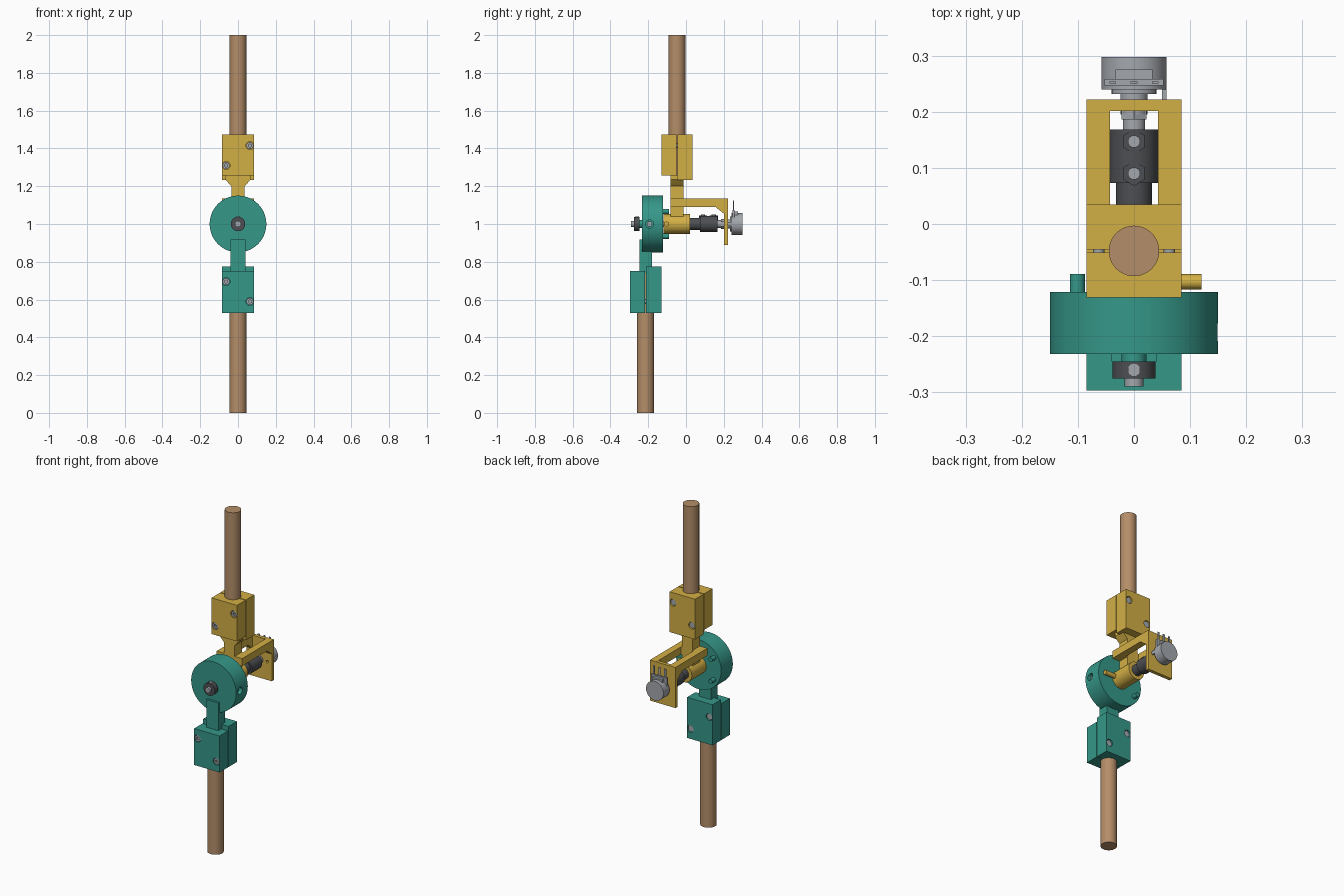
import bpy, bmesh, math
from mathutils import Vector

cube = bpy.data.objects.get("Cube")
if cube:
    bpy.data.objects.remove(cube, do_unlink=True)


def material(name, rgb):
    m = bpy.data.materials.new(name)
    m.use_nodes = True
    m.diffuse_color = (*rgb, 1)
    m.node_tree.nodes["Principled BSDF"].inputs["Base Color"].default_value = (*rgb, 1)
    return m


YELLOW = material("yellow plastic", (0.65, 0.43, 0.06))
TEAL = material("teal plastic", (0.036, 0.31, 0.25))
WOOD = material("wood", (0.46, 0.27, 0.14))
DARK = material("dark metal", (0.075, 0.078, 0.085))
STEEL = material("steel", (0.37, 0.39, 0.42))
AXES = {"x": Vector((1, 0, 0)), "y": Vector((0, 1, 0)), "z": Vector((0, 0, 1))}
ROT = {"x": (0, math.pi / 2, 0), "y": (math.pi / 2, 0, 0), "z": (0, 0, 0)}
parts = []


def finish(o, name, mat):
    o.name = name
    o.data.materials.append(mat)
    parts.append(o)
    return o


def box(name, mat, x, y, z):
    """Box from (min, max) pairs."""
    bpy.ops.mesh.primitive_cube_add(size=1)
    o = bpy.context.object
    for v in o.data.vertices:
        v.co = [(a + b) / 2 + c * (b - a) for (a, b), c in zip((x, y, z), v.co)]
    return finish(o, name, mat)


def rod(name, mat, axis, centre, radius, start, end, sides=48):
    """Cylinder along an axis; centre gives the other two coordinates."""
    d = AXES[axis]
    loc = Vector(centre)
    loc += d * ((start + end) / 2 - loc.dot(d))
    bpy.ops.mesh.primitive_cylinder_add(vertices=sides, radius=radius, depth=abs(end - start),
                                        location=loc, rotation=ROT[axis])
    return finish(bpy.context.object, name, mat)


def extrude(name, mat, points, depth):
    """Closed 3D outline swept along a depth vector."""
    bm = bmesh.new()
    face = bm.faces.new([bm.verts.new(p) for p in points])
    new = bmesh.ops.extrude_face_region(bm, geom=[face])["geom"]
    bmesh.ops.translate(bm, vec=depth, verts=[g for g in new if isinstance(g, bmesh.types.BMVert)])
    bmesh.ops.recalc_face_normals(bm, faces=bm.faces)
    me = bpy.data.meshes.new(name)
    bm.to_mesh(me)
    bm.free()
    o = bpy.data.objects.new(name, me)
    bpy.context.collection.objects.link(o)
    return finish(o, name, mat)


def cut(o, axis, centre, radius, start, end, sides=32):
    """Drill a hole and discard the cutter."""
    tool = rod("cutter", o.data.materials[0], axis, centre, radius, start, end, sides)
    parts.remove(tool)
    tool.hide_render = True
    mod = o.modifiers.new("hole", "BOOLEAN")
    mod.object, mod.operation, mod.solver = tool, "DIFFERENCE", "EXACT"
    bpy.context.view_layer.objects.active = o
    bpy.ops.object.modifier_apply(modifier=mod.name)
    bpy.data.objects.remove(tool, do_unlink=True)


def clamp(label, mat, y, front_z, back_z, screws):
    """Two clamp halves with a thin gap and recessed through screws."""
    lo, hi = y - 0.083, y + 0.083
    front = box(label + "_clamp_front", mat, (-.085, .085), (lo, y - .003), front_z)
    back = box(label + "_clamp_back", mat, (-.085, .085), (y + .003, hi), back_z)
    for i, (x, z) in enumerate(screws):
        c = (x, 0, z)
        cut(front, "y", c, .021, lo - .01, lo + .02)
        cut(back, "y", c, .021, hi - .02, hi + .01)
        rod(f"{label}_screw_{i}", STEEL, "y", c, .01, lo + .02, hi - .02, 24)
        head = rod(f"{label}_screw_head_{i}", STEEL, "y", c, .0185, lo + .004, lo + .02, 32)
        cut(head, "y", c, .009, lo - .01, lo + .012, 6)
        rod(f"{label}_screw_nut_{i}", STEEL, "y", c, .0205, hi - .02, hi - .006, 6)


# Poles and their clamps
rod("upper_pole", WOOD, "z", (0, -.048, 0), .045, 1.26, 2)
rod("lower_pole", WOOD, "z", (0, -.214, 0), .045, 0, .74)
clamp("upper", YELLOW, -.048, (1.257, 1.475), (1.232, 1.475), [(.063, 1.415), (-.063, 1.31)])
clamp("lower", TEAL, -.214, (.53, .75), (.53, .775), [(-.063, .695), (.063, .59)])

# Lower joint: neck, disc, rim set screw, stop pegs
box("lower_neck", TEAL, (-.04, .04), (-.245, -.18), (.74, .917))
disc = rod("joint_disc", TEAL, "y", (0, 0, 1), .15, -.232, -.121, 96)
cut(disc, "x", (0, -.193, 1), .021, .12, .17)
rod("disc_set_screw", STEEL, "x", (0, -.193, 1), .014, .1, .132, 24)
for z in (.935, 1.067):
    rod("stop_peg", TEAL, "y", (-.101, 0, z), .0135, -.125, -.089, 32)

# Axle and front collar
rod("axle", STEEL, "y", (0, 0, 1), .0165, -.29, .1)
rod("front_boss", TEAL, "y", (0, 0, 1), .022, -.245, -.23)
rod("front_collar", DARK, "y", (0, 0, 1), .038, -.275, -.245)
rod("collar_set_screw", STEEL, "z", (0, -.26, 0), .011, 1.02, 1.039, 24)

# Upper joint: flared neck, hub and stop
half = [(.035, 1.03), (.035, 1.2), (.045, 1.21), (.066, 1.235)]
outline = half + [(-x, z) for x, z in reversed(half)]
extrude("upper_neck", YELLOW, [(x, -.082, z) for x, z in outline], (0, .069, 0))
box("upper_neck_root", YELLOW, (-.066, .066), (-.082, -.045), (1.235, 1.26))
rod("hub", YELLOW, "y", (0, 0, 1), .053, -.118, .02)
rod("hub_stop", YELLOW, "x", (0, -.103, 1), .0135, .03, .12, 32)

# Sensor bracket: crossbar, two arms with gussets, end plate
box("bracket_crossbar", YELLOW, (-.085, .085), (-.082, -.013), (1.09, 1.135))
side = [(-.05, 1.09), (-.05, 1.135), (.221, 1.135), (.221, 1.055), (.2, 1.055), (.156, 1.09)]
for x in (-.085, .043):
    extrude("bracket_arm", YELLOW, [(x, y, z) for y, z in side], (.042, 0, 0))
plate = box("bracket_plate", YELLOW, (-.085, .085), (.201, .222), (.89, 1.134))
cut(plate, "y", (0, 0, 1), .026, .15, .25)
cut(plate, "y", (.054, 0, 1), .008, .15, .25)

# Shaft coupling with two set screws in hexagonal seats
rod("coupling_neck", DARK, "y", (0, 0, 1), .032, .02, .075)
rod("coupling_body", DARK, "y", (0, 0, 1), .0435, .073, .168)
for y in (.09, .147):
    rod("coupling_nut", DARK, "z", (0, y, 0), .022, 1.02, 1.045, 6)
    rod("coupling_screw", STEEL, "z", (0, y, 0), .011, 1.02, 1.049, 24)

# Rotary sensor
for name, r, a, b, n in [("sensor_shaft", .02, .15, .19, 32), ("sensor_nut", .026, .186, .201, 6),
                         ("sensor_bushing", .0245, .195, .235, 32),
                         ("sensor_flange", .04, .232, .242, 32), ("sensor_body", .058, .24, .298, 64)]:
    rod(name, STEEL, "y", (0, 0, 1), r, a, b, n)
box("sensor_locating_tab", STEEL, (.05, .058), (.213, .245), (.99, 1.01))
box("terminal_board", STEEL, (-.053, .053), (.247, .258), (1.02, 1.075))
box("terminal_rivets", STEEL, (-.033, .033), (.256, .275), (1.04, 1.066))
for x in (-.038, 0, .038):
    box("terminal_pin", STEEL, (x - .006, x + .006), (.25, .254), (1.07, 1.125))

# Smooth round sides while keeping edges crisp
bpy.ops.object.select_all(action="DESELECT")
for o in parts:
    o.select_set(True)
bpy.context.view_layer.objects.active = parts[0]
bpy.ops.object.shade_smooth_by_angle(angle=math.radians(30))
